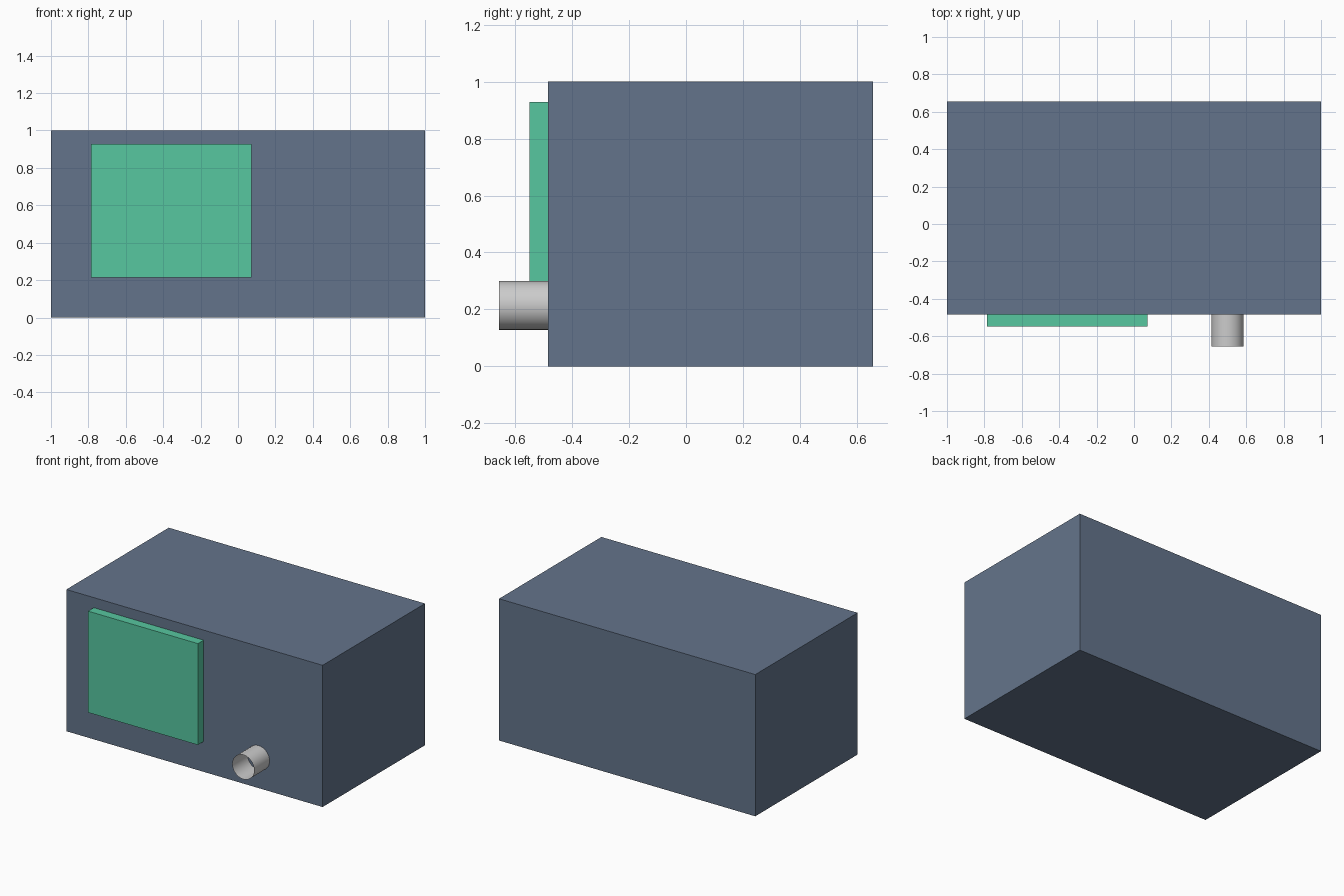
import bpy
from math import pi

if "Cube" in bpy.data.objects:
    bpy.data.objects.remove(bpy.data.objects["Cube"])


def material(name, color):
    m = bpy.data.materials.new(name)
    m.diffuse_color = color
    m.use_nodes = True
    m.node_tree.nodes["Principled BSDF"].inputs["Base Color"].default_value = m.diffuse_color
    return m


def box(name, lo, hi, mat):
    center = [(a + b) / 2 for a, b in zip(lo, hi)]
    bpy.ops.mesh.primitive_cube_add(size=1, location=center)
    ob = bpy.context.object
    ob.name = name
    ob.scale = [b - a for a, b in zip(lo, hi)]
    bpy.ops.object.transform_apply(location=False, rotation=False, scale=True)
    ob.data.materials.append(mat)
    return ob


slate = material("slate", (0.127, 0.175, 0.258, 1))
green = material("green", (0.095, 0.571, 0.352, 1))

FRONT = -0.485

# Main housing
box("housing", (-1, FRONT, 0), (1, 0.656, 1), slate)

# Raised display panel on the front
box("display_panel", (-0.786, -0.549, 0.214), (0.071, FRONT, 0.929), green)

# Open-ended tube knob on the front
bpy.ops.mesh.primitive_cylinder_add(
    vertices=32, radius=0.086, depth=FRONT + 0.656, end_fill_type='NOTHING',
    location=(0.5, (FRONT - 0.656) / 2, 0.214), rotation=(pi / 2, 0, 0))
knob = bpy.context.object
knob.name = "knob_tube"
bpy.ops.object.shade_smooth_by_angle()
